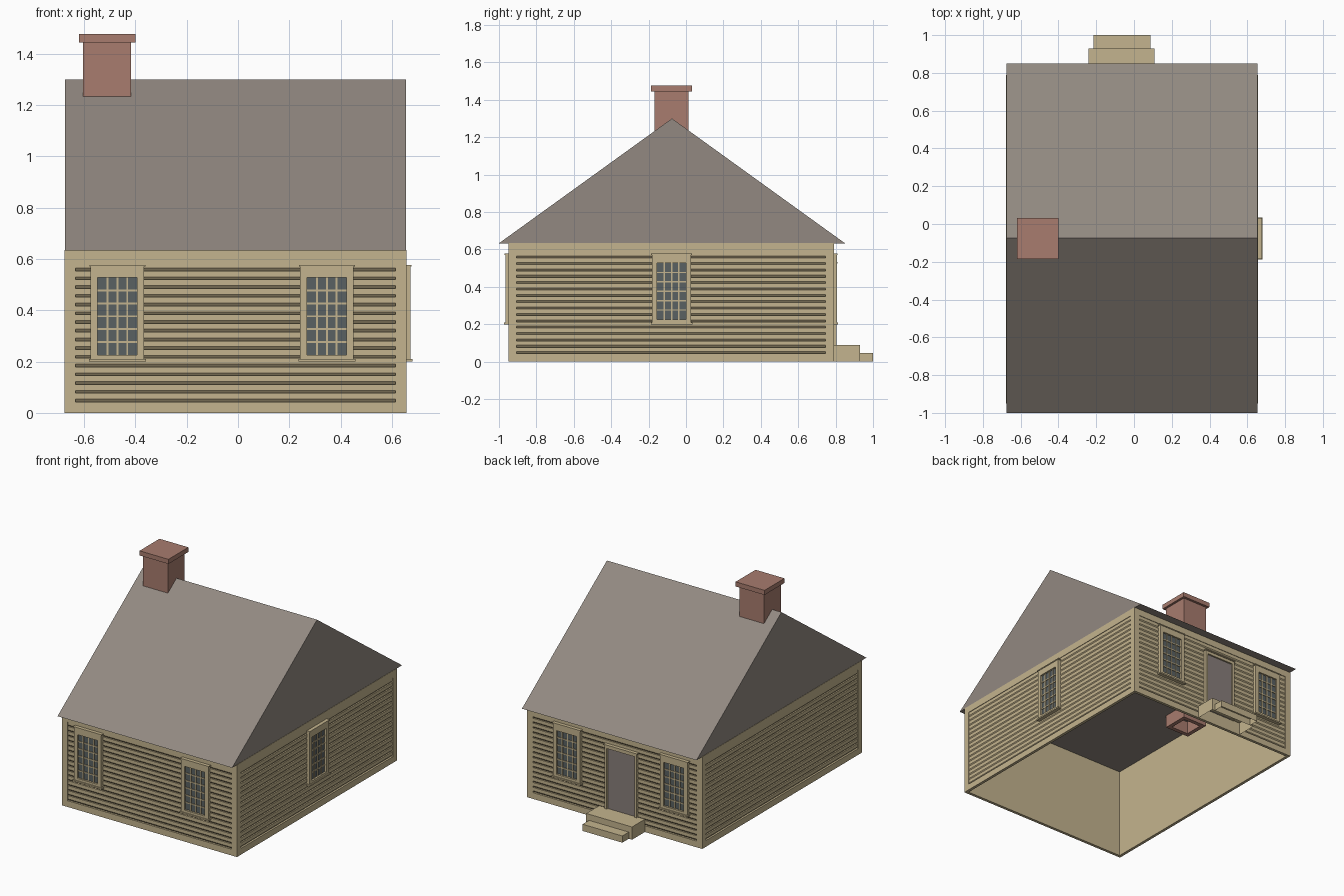
import bpy, bmesh
from math import radians
from mathutils import Matrix

if "Cube" in bpy.data.objects:
    bpy.data.objects.remove(bpy.data.objects["Cube"], do_unlink=True)


def material(name, r, g, b):
    lin = [((c / 255 + 0.055) / 1.055) ** 2.4 for c in (r, g, b)]
    m = bpy.data.materials.new(name)
    m.use_nodes = True
    m.diffuse_color = (*lin, 1)
    m.node_tree.nodes["Principled BSDF"].inputs["Base Color"].default_value = (*lin, 1)
    return m


TAN = material("tan paint", 196, 180, 142)
SHINGLE = material("grey shingle", 146, 137, 129)
BRICK = material("red brick", 168, 124, 110)
GLASS = material("dark glass", 90, 97, 98)
DOOR = material("grey door paint", 137, 127, 123)

X0, X1, Y0, Y1 = -0.677, 0.657, -0.95, 0.79
WALL_H, THICK, TRIM = 0.635, 0.02, 0.043


def finish(name, bm, mat, matrix=Matrix()):
    bmesh.ops.recalc_face_normals(bm, faces=bm.faces)
    me = bpy.data.meshes.new(name)
    bm.to_mesh(me)
    bm.free()
    me.transform(matrix)
    me.materials.append(mat)
    ob = bpy.data.objects.new(name, me)
    bpy.context.collection.objects.link(ob)
    return ob


def add_box(bm, x0, x1, y0, y1, z0, z1):
    m = Matrix.Translation(((x0 + x1) / 2, (y0 + y1) / 2, (z0 + z1) / 2))
    m = m @ Matrix.Diagonal((x1 - x0, y1 - y0, z1 - z0, 1))
    return bmesh.ops.create_cube(bm, size=1, matrix=m)["verts"]


def boxes(name, mat, items, matrix=Matrix()):
    bm = bmesh.new()
    for b in items:
        add_box(bm, *b)
    return finish(name, bm, mat, matrix)


def prism(name, mat, profile, x0, x1, matrix=Matrix()):
    """Extrude a (y, z) profile along x."""
    bm = bmesh.new()
    face = bm.faces.new([bm.verts.new((x0, y, z)) for y, z in profile])
    new = bmesh.ops.extrude_face_region(bm, geom=[face])["geom"]
    bmesh.ops.translate(bm, vec=(x1 - x0, 0, 0),
                        verts=[v for v in new if isinstance(v, bmesh.types.BMVert)])
    return finish(name, bm, mat, matrix)


# Wall frames: local x runs along the wall, local -y points outward
def side(x, y, angle):
    return Matrix.Translation((x, y, 0)) @ Matrix.Rotation(radians(angle), 4, "Z")


FRONT, BACK = side(0, Y0, 0), side(0, Y1, 180)
LEFT, RIGHT = side(X1, 0, 90), side(X0, 0, -90)


# Walls: flat trim around a recessed panel of grooved boards
def wall(name, matrix, a, b):
    low, high, t = TRIM, WALL_H - 0.048, THICK
    boxes(name + "_trim", TAN, [
        (a, a + TRIM, 0, t, 0, WALL_H), (b - TRIM, b, 0, t, 0, WALL_H),
        (a + TRIM, b - TRIM, 0, t, 0, low),
        (a + TRIM, b - TRIM, 0, t, high, WALL_H)], matrix)
    count = 16
    h = (high - low) / count
    profile = [(t, high), (t, low)]
    for i in range(count):
        z = low + i * h
        profile += [(0.013, z), (0.004, z + 0.011), (0.004, z + h)]
    prism(name + "_clapboards", TAN, profile, a + TRIM, b - TRIM, matrix)


wall("front_wall", FRONT, X0, X1)
wall("back_wall", BACK, -X1, -X0)
wall("left_wall", LEFT, Y0, Y1)
wall("right_wall", RIGHT, -Y1, -Y0)


# Windows: casing, sill and head, glass, and a grid of bars
def window(name, matrix, c):
    w, g, z0, z1, g0, g1 = 0.104, 0.077, 0.21, 0.57, 0.226, 0.527
    boxes(name + "_casing", TAN, [
        (c - w, c - g, -0.016, 0.01, z0, z1), (c + g, c + w, -0.016, 0.01, z0, z1),
        (c - g, c + g, -0.016, 0.01, z0, g0), (c - g, c + g, -0.016, 0.01, g1, z1),
        (c - w - 0.007, c + w + 0.007, -0.023, 0.01, z0 - 0.01, z0),
        (c - w - 0.005, c + w + 0.005, -0.02, 0.01, z1, z1 + 0.007)], matrix)
    boxes(name + "_glass", GLASS, [(c - g, c + g, -0.003, 0.005, g0, g1)], matrix)
    cols, rows, r = 4, 6, 0.0038
    bars = []
    for i in range(1, cols):
        x = c - g + 2 * g * i / cols
        bars.append((x - r, x + r, -0.008, 0, g0, g1))
    for j in range(1, rows):
        z = g0 + (g1 - g0) * j / rows
        bars.append((c - g, c + g, -0.0078, 0, z - r, z + r))
    boxes(name + "_bars", TAN, bars, matrix)


for i, x in enumerate((-0.47, 0.346)):
    window(f"front_window_{i + 1}", FRONT, x)
    window(f"back_window_{i + 1}", BACK, -x)
window("side_window", LEFT, -0.077)

# Back door with casing
D = 0.064
boxes("door", DOOR, [(D - 0.105, D + 0.105, -0.003, 0.01, 0.085, 0.505)], BACK)
boxes("door_casing", TAN, [
    (D - 0.122, D - 0.105, -0.014, 0.01, 0.085, 0.505),
    (D + 0.105, D + 0.122, -0.014, 0.01, 0.085, 0.505),
    (D - 0.122, D + 0.122, -0.014, 0.01, 0.505, 0.525),
    (D - 0.128, D + 0.128, -0.02, 0.01, 0.525, 0.532)], BACK)


# Steps, open underneath
def step(name, *size):
    bm = bmesh.new()
    add_box(bm, *size)
    bmesh.ops.recalc_face_normals(bm, faces=bm.faces)
    bottom = [f for f in bm.faces if f.normal.z < -0.5]
    bmesh.ops.delete(bm, geom=bottom, context="FACES")
    finish(name, bm, TAN)


step("upper_step", -0.24, 0.109, Y1, 0.93, 0, 0.088)
step("lower_step", -0.215, 0.088, 0.93, 1.0, 0, 0.046)

# Roof: one solid gable
prism("roof", SHINGLE, [(-1.0, 0.633), (0.85, 0.633), (-0.075, 1.3)], -0.675, 0.655)

# Chimney: hollow from below, with a wider cap
bm = bmesh.new()
add_box(bm, -0.604, -0.416, -0.169, 0.014, 0.545, 1.45)
bmesh.ops.recalc_face_normals(bm, faces=bm.faces)
base = [f for f in bm.faces if f.normal.z < -0.5]
bmesh.ops.inset_region(bm, faces=base, thickness=0.04)
hole = bmesh.ops.extrude_face_region(bm, geom=base)["geom"]
bmesh.ops.translate(bm, vec=(0, 0, 0.5), verts=[v for v in hole if isinstance(v, bmesh.types.BMVert)])
bmesh.ops.delete(bm, geom=base, context="FACES")
finish("chimney", bm, BRICK)
boxes("chimney_cap", BRICK, [(-0.62, -0.4, -0.186, 0.031, 1.444, 1.476)])
